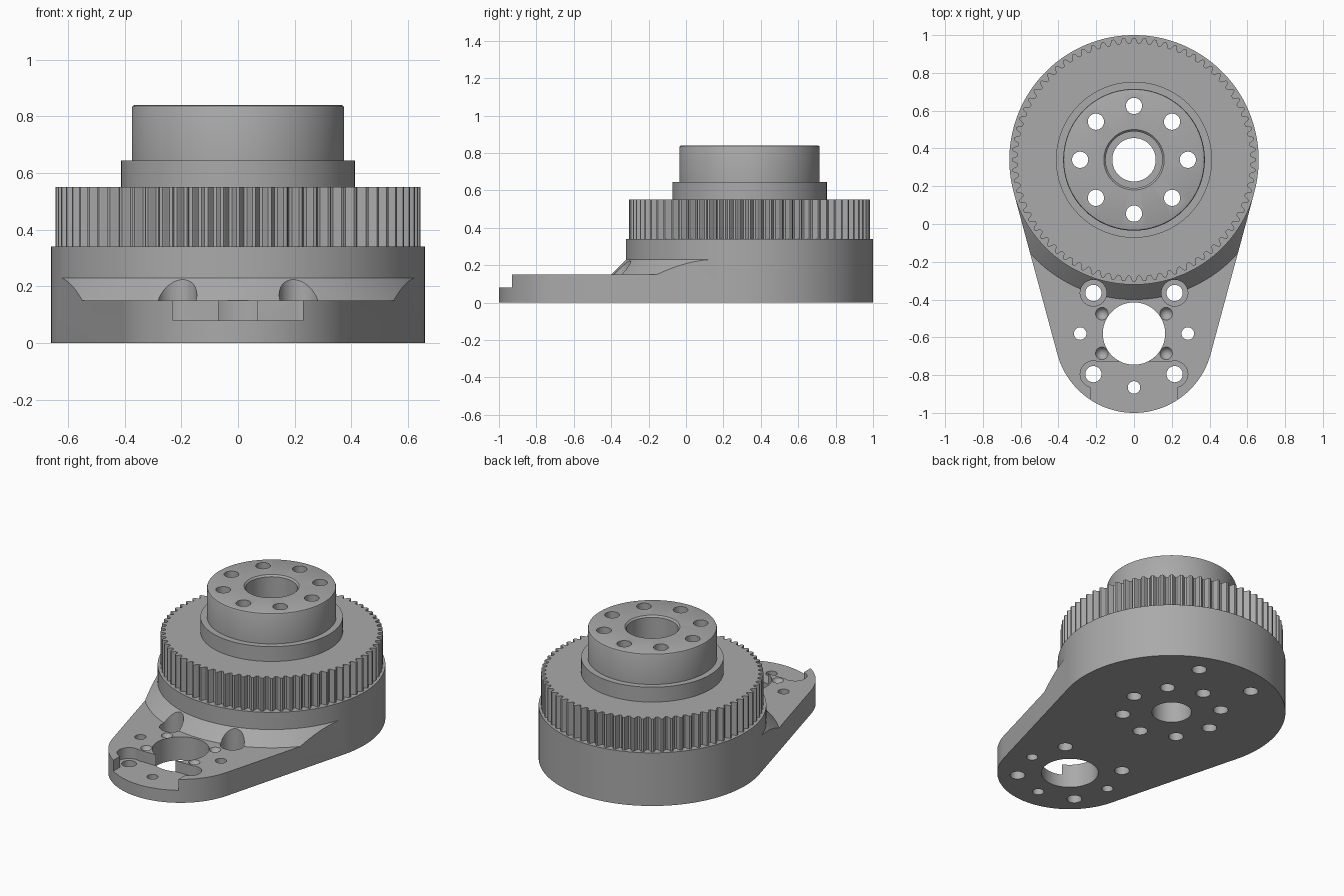
import bpy, bmesh, math
from mathutils import Vector, Matrix

if "Cube" in bpy.data.objects:
    bpy.data.objects.remove(bpy.data.objects["Cube"])

AXIS_Y, MOTOR_Y = 0.34, -0.58      # centres of the two round ends
BIG_R, SMALL_R = 0.66, 0.42

grey = bpy.data.materials.new("machined grey")
grey.use_nodes = True
grey.diffuse_color = (0.4, 0.4, 0.4, 1)
grey.node_tree.nodes["Principled BSDF"].inputs["Base Color"].default_value = (0.4, 0.4, 0.4, 1)


def make(name, bm):
    bmesh.ops.recalc_face_normals(bm, faces=bm.faces)
    mesh = bpy.data.meshes.new(name)
    bm.to_mesh(mesh)
    bm.free()
    mesh.materials.append(grey)
    obj = bpy.data.objects.new(name, mesh)
    bpy.context.collection.objects.link(obj)
    return obj


def add_lathe(bm, profile, x, y, steps):
    """Revolve (radius, height) points about a vertical axis."""
    verts = [bm.verts.new((x + r, y, z)) for r, z in profile]
    edges = [bm.edges.new(pair) for pair in zip(verts, verts[1:])]
    bmesh.ops.spin(bm, geom=verts + edges, cent=(x, y, 0), axis=(0, 0, 1),
                   angle=math.tau, steps=steps)
    bmesh.ops.remove_doubles(bm, verts=bm.verts, dist=1e-5)


def lathe(name, profile, y=AXIS_Y, steps=128):
    bm = bmesh.new()
    add_lathe(bm, profile, 0, y, steps)
    return make(name, bm)


def cylinders(name, spots, z0, z1, tip=False):
    """Several upright cylinders (or downward cones) in one mesh."""
    bm = bmesh.new()
    for x, y, r in spots:
        profile = [(0, z0), (r, z1), (0, z1)] if tip else [(0, z0), (r, z0), (r, z1), (0, z1)]
        add_lathe(bm, profile, x, y, 64 if r > 0.1 else 32)
    return make(name, bm)


def prism(name, outline, z0, z1):
    bm = bmesh.new()
    face = bm.faces.new([bm.verts.new((x, y, z0)) for x, y in outline])
    new = bmesh.ops.extrude_face_region(bm, geom=[face])["geom"]
    bmesh.ops.translate(bm, vec=(0, 0, z1 - z0),
                        verts=[v for v in new if isinstance(v, bmesh.types.BMVert)])
    return make(name, bm)


def boolean(obj, cutter, operation="DIFFERENCE"):
    mod = obj.modifiers.new("cut", "BOOLEAN")
    mod.object, mod.operation, mod.solver = cutter, operation, "EXACT"
    bpy.context.view_layer.objects.active = obj
    bpy.ops.object.modifier_apply(modifier=mod.name)


def arc(cy, r, start, end, n):
    return [(r * math.cos(start + (end - start) * i / n),
             cy + r * math.sin(start + (end - start) * i / n)) for i in range(n + 1)]


# Base plate: two tangent round ends, stepped up to a tall disc with a sloped skirt
tilt = math.asin((BIG_R - SMALL_R) / (AXIS_Y - MOTOR_Y))
outline = (arc(AXIS_Y, BIG_R, -tilt, math.pi + tilt, 96)
           + arc(MOTOR_Y, SMALL_R, math.pi + tilt, math.tau - tilt, 64))
base = prism("base_plate", outline, 0, 0.34)
step = lathe("step_cutter", [(0, -0.1), (2, -0.1), (2, 0.15), (0.74, 0.15),
                             (0.661, 0.23), (0.661, 0.4), (0, 0.4)], steps=192)
boolean(base, step, "INTERSECT")

# Toothed pulley
TEETH, SAMPLES = 72, 10
teeth = []
for i in range(TEETH * SAMPLES):
    a = math.tau * i / (TEETH * SAMPLES)
    wave = max(-1, min(1, 1.6 * math.cos(a * TEETH)))
    r = 0.631 + 0.014 * wave
    teeth.append((r * math.sin(a), AXIS_Y + r * math.cos(a)))
pulley = prism("toothed_pulley", teeth, 0.34, 0.55)

# Output hub with its lower collar
hub = lathe("output_hub", [(0, 0.55), (0.413, 0.55), (0.413, 0.645), (0.375, 0.645),
                           (0.375, 0.83), (0.372, 0.837), (0.365, 0.84), (0, 0.84)])

# Bore and bolt circle through the whole stack
bore = lathe("bore_cutter", [(0, -0.1), (0.115, -0.1), (0.115, 0.2), (0.15, 0.2),
                             (0.15, 0.83), (0.17, 0.85), (0, 0.85)], steps=64)
bolts = cylinders("bolt_cutter", [(0.285 * math.cos(k * math.pi / 4),
                                   AXIS_Y + 0.285 * math.sin(k * math.pi / 4), 0.043)
                                  for k in range(8)], -0.1, 1)
for part in (base, pulley, hub):
    boolean(part, bore)
    boolean(part, bolts)

# Motor mount openings in the base plate
screws = [(s * 0.215, MOTOR_Y + t * 0.215) for s in (-1, 1) for t in (-1, 1)]
through = cylinders("mount_cutter", [(x, y, 0.043) for x, y in screws]
                    + [(0, MOTOR_Y, 0.165), (-0.285, MOTOR_Y, 0.033),
                       (0.285, MOTOR_Y, 0.033), (0, MOTOR_Y - 0.285, 0.033)], -0.1, 0.5)
heads = cylinders("screw_head_cutter", [(x, y, 0.07) for x, y in screws], 0.08, 0.5)
dimples = cylinders("dimple_cutter", [(s * 0.17, MOTOR_Y + t * 0.105, 0.034)
                                      for s in (-1, 1) for t in (-1, 1)], 0.09, 0.151, True)
notch = prism("notch_cutter", [(-0.23, -1.2), (0.23, -1.2), (0.23, -0.73), (-0.23, -0.73)],
              0.08, 0.5)
under = cylinders("underside_cutter", [(s * 0.195, AXIS_Y + 0.48, 0.043) for s in (-1, 1)],
                  -0.1, 0.28)
cutters = [through, heads, dimples, notch, under]
for cutter in cutters:
    boolean(base, cutter)

for cutter in cutters + [step, bore, bolts]:
    bpy.data.objects.remove(cutter)

# Smooth round walls, crisp edges
bpy.ops.object.select_all(action="DESELECT")
for part in (base, pulley, hub):
    part.select_set(True)
bpy.context.view_layer.objects.active = base
bpy.ops.object.shade_smooth_by_angle(angle=math.radians(30))
